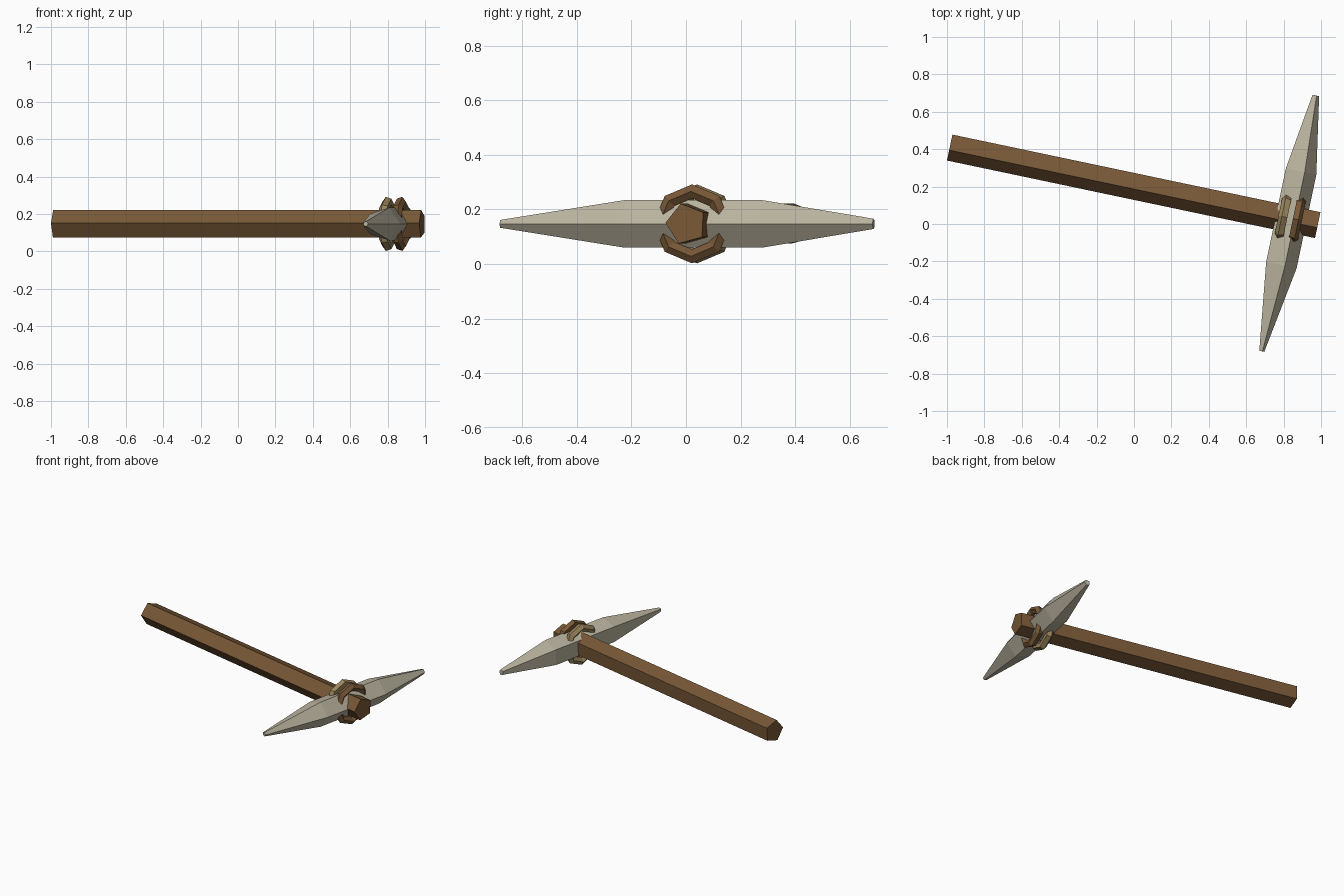
import bpy, bmesh
from math import sin, cos, pi, radians
from mathutils import Matrix, Vector

cube = bpy.data.objects.get("Cube")
if cube:
    bpy.data.objects.remove(cube)


def material(name, rgb):
    m = bpy.data.materials.new(name)
    m.use_nodes = True
    m.diffuse_color = (*rgb, 1)
    m.node_tree.nodes["Principled BSDF"].inputs["Base Color"].default_value = (*rgb, 1)
    return m


wood = material("brown wood", (0.19, 0.098, 0.038))
stone = material("pale stone", (0.49, 0.45, 0.345))
cord = material("tan cord", (0.33, 0.24, 0.11))

# The tool lies flat, turned a little about the vertical.
# Local frame: x along the handle, y along the head, origin where they cross.
PLACE = Matrix.Translation((0.832, 0.032, 0.147)) @ Matrix.Rotation(radians(-11.9), 4, 'Z')


def skin(name, rings, mat, loop=False):
    """Join a row of equal cross-sections into one flat-shaded solid."""
    bm = bmesh.new()
    rows = [[bm.verts.new(p) for p in ring] for ring in rings]
    pairs = list(zip(rows, rows[1:]))
    if loop:
        pairs.append((rows[-1], rows[0]))
    else:
        bm.faces.new(rows[0])
        bm.faces.new(rows[-1])
    n = len(rows[0])
    for a, b in pairs:
        for i in range(n):
            j = (i + 1) % n
            bm.faces.new((a[i], a[j], b[j], b[i]))
    bmesh.ops.recalc_face_normals(bm, faces=bm.faces)
    mesh = bpy.data.meshes.new(name)
    bm.to_mesh(mesh)
    bm.free()
    mesh.materials.append(mat)
    obj = bpy.data.objects.new(name, mesh)
    bpy.context.collection.objects.link(obj)
    obj.matrix_world = PLACE
    return obj


def pentagon(r, start):
    return [(r * cos(start + k * 2 * pi / 5), r * sin(start + k * 2 * pi / 5)) for k in range(5)]


# Five-sided handle
handle_section = pentagon(0.077, pi - radians(3))
skin("handle", [[(x, u, v) for u, v in handle_section] for x in (-1.856, 0.155)], wood)

# Double-pointed head, one ridge facing the short end of the handle
head_profile = [(-0.728, 0.015), (-0.255, 0.092), (0.256, 0.092), (0.67, 0.02)]
skin("head", [[(u, y, v) for u, v in pentagon(r, 0)] for y, r in head_profile], stone)


# Eight-cornered bindings wrapped around handle and head
def binding(name, x, side, mat):
    rings = []
    for k in range(8):
        a = k * pi / 4
        rings.append([(x + side * u, (0.119 + v) * cos(a), (0.119 + v) * sin(a))
                      for u, v in pentagon(0.027, 0)])
    skin(name, rings, mat, loop=True)


binding("inner_binding", -0.034, -1, cord)
binding("outer_binding", 0.04, 1, wood)
